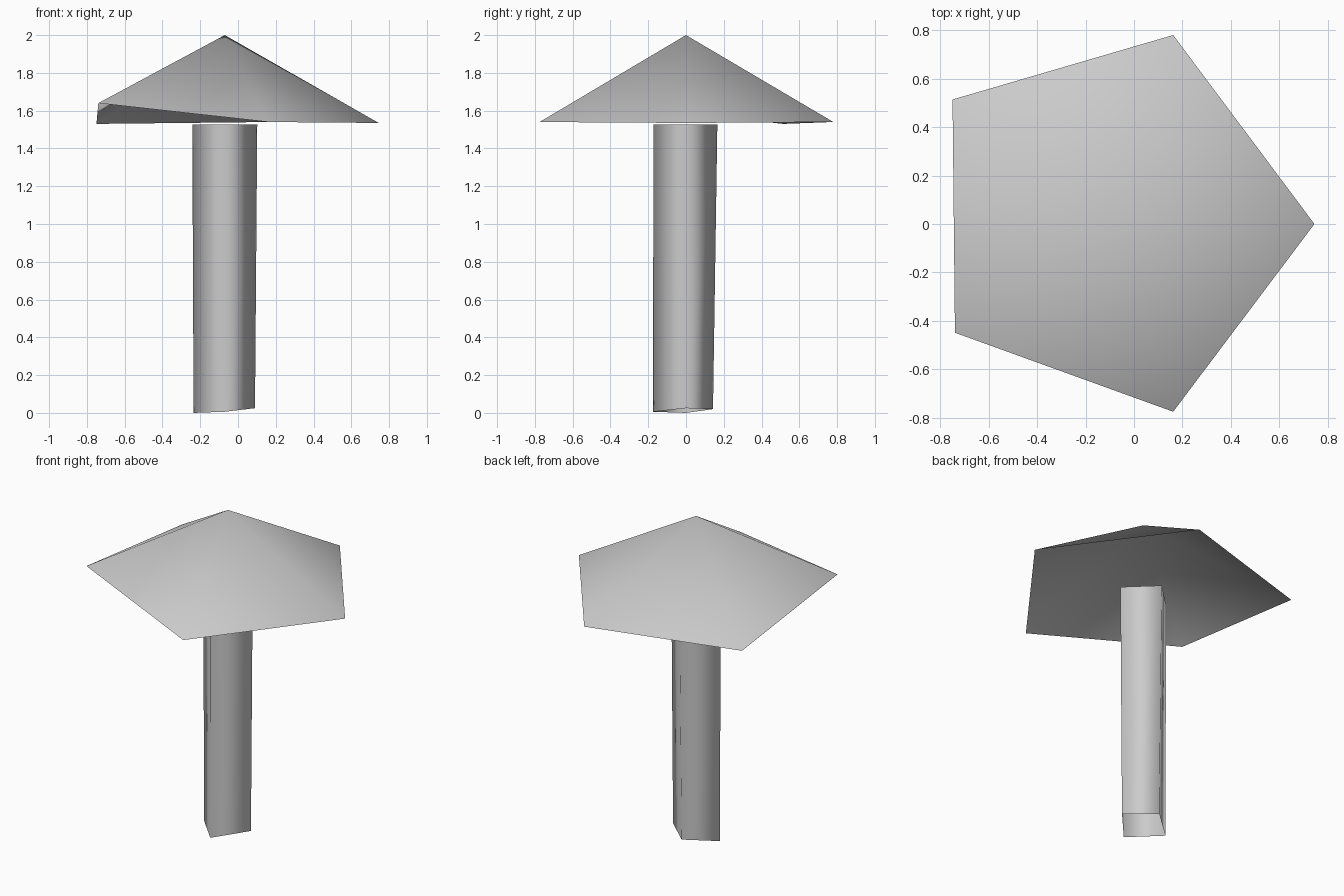
import bpy, bmesh, math
from mathutils import Vector

cube = bpy.data.objects.get("Cube")
if cube:
    bpy.data.objects.remove(cube)

grey = bpy.data.materials.new("light grey")
grey.use_nodes = True
grey.diffuse_color = (0.6, 0.6, 0.6, 1)
grey.node_tree.nodes["Principled BSDF"].inputs["Base Color"].default_value = (0.6, 0.6, 0.6, 1)

CENTRE_X = -0.07


def ring(bm, sides, radius, z, nudges):
    """Regular ring of points with small hand-made offsets by index."""
    points = []
    for i in range(sides):
        a = math.tau * i / sides
        p = Vector((CENTRE_X + radius * math.cos(a), radius * math.sin(a), z))
        points.append(bm.verts.new(p + Vector(nudges.get(i, (0, 0, 0)))))
    return points


def finish(name, bm):
    mesh = bpy.data.meshes.new(name)
    for f in bm.faces:
        f.smooth = True
    bm.to_mesh(mesh)
    bm.free()
    mesh.materials.append(grey)
    obj = bpy.data.objects.new(name, mesh)
    bpy.context.collection.objects.link(obj)


# Cap: hollow five-sided cone with one lifted rim corner
bm = bmesh.new()
rim = ring(bm, 5, 0.815, 1.535, {
    1: (-0.02, 0.005, 0.005),
    2: (-0.02, 0.035, -0.005),
    3: (-0.01, 0.03, 0.105),
    4: (-0.02, 0, 0.005),
})
apex = bm.verts.new((CENTRE_X, 0, 2))
for i in range(5):
    bm.faces.new((rim[i], rim[(i + 1) % 5], apex))
finish("cap", bm)

# Stem: open four-sided tube, slightly uneven at the foot
bm = bmesh.new()
foot = ring(bm, 4, 0.165, 0, {
    0: (-0.005, 0, 0.025),
    1: (0, -0.022, 0.02),
    3: (0, -0.01, 0.006),
})
top = ring(bm, 4, 0.172, 1.527, {1: (0, -0.006, 0)})
for i in range(4):
    j = (i + 1) % 4
    bm.faces.new((foot[i], foot[j], top[j], top[i]))
finish("stem", bm)
